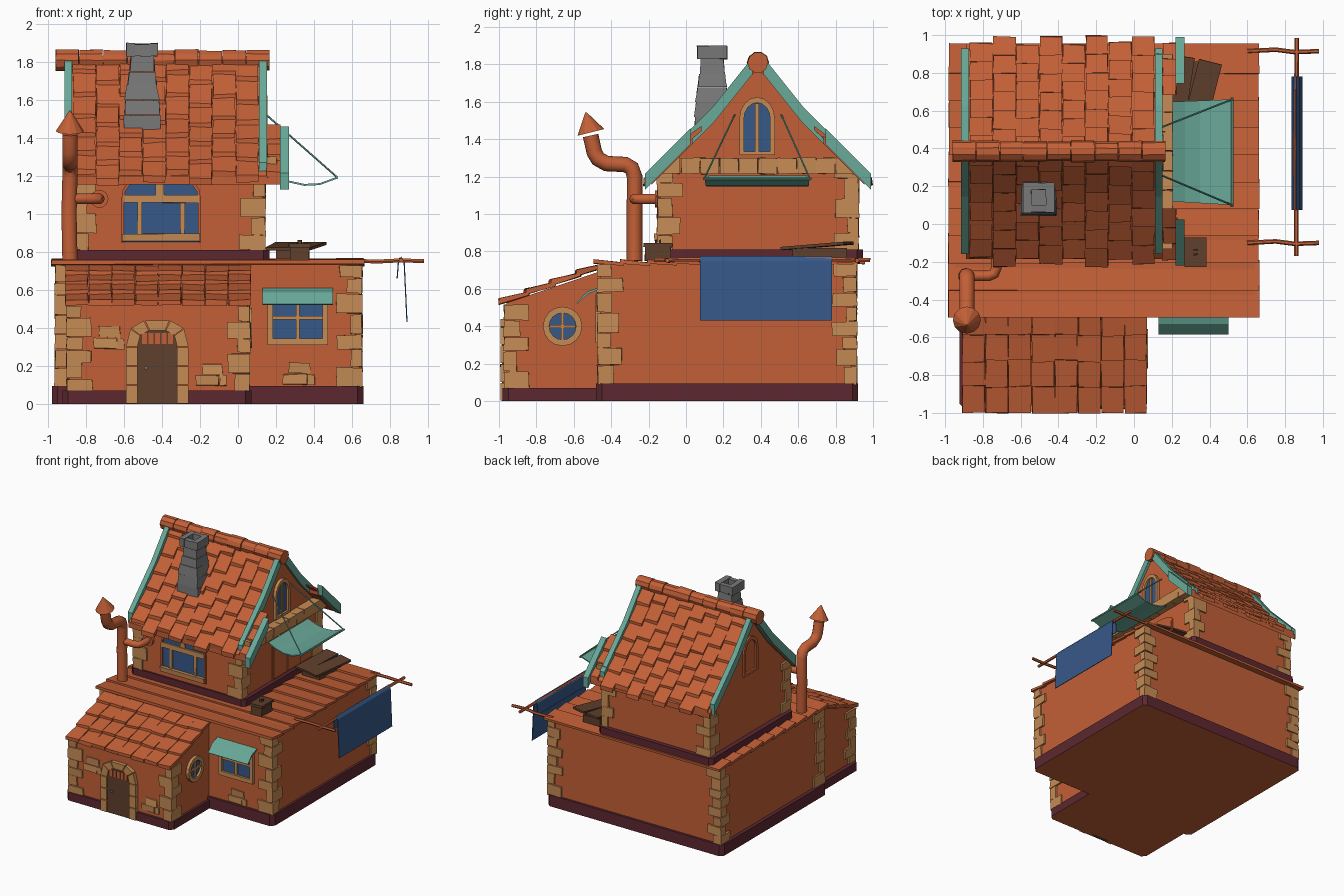
import bpy, bmesh, math, random
from mathutils import Vector, Matrix

if "Cube" in bpy.data.objects:
    bpy.data.objects.remove(bpy.data.objects["Cube"])
random.seed(4)

def material(name, c):
    m = bpy.data.materials.new(name)
    m.diffuse_color = (*c, 1)
    m.use_nodes = True
    m.node_tree.nodes["Principled BSDF"].inputs["Base Color"].default_value = m.diffuse_color
    return m
ORANGE = material("terracotta", (0.55, 0.117, 0.038))
TAN = material("tan_stone", (0.56, 0.26, 0.09))
TEAL = material("teal", (0.14, 0.40, 0.32))
BLUE = material("blue", (0.038, 0.098, 0.25))
MAROON = material("maroon", (0.107, 0.021, 0.03))
BROWN = material("dark_brown", (0.114, 0.05, 0.025))
GREY = material("grey_stone", (0.19, 0.19, 0.19))

def finish(bm, name, mat, smooth=False):
    bmesh.ops.recalc_face_normals(bm, faces=bm.faces)
    me = bpy.data.meshes.new(name)
    bm.to_mesh(me); bm.free()
    me.materials.append(mat)
    ob = bpy.data.objects.new(name, me)
    bpy.context.collection.objects.link(ob)
    if smooth:
        bpy.ops.object.select_all(action='DESELECT')
        bpy.context.view_layer.objects.active = ob
        ob.select_set(True)
        bpy.ops.object.shade_smooth_by_angle(angle=math.radians(40))
    return ob

def to3(p, axis, a):
    return {'x': (a, p[0], p[1]), 'y': (p[0], a, p[1]), 'z': (p[0], p[1], a)}[axis]

def prism(bm, pts, axis, a, b, jit=0.0):
    j = lambda: random.uniform(-jit, jit)
    A, B = [[bm.verts.new(Vector(to3(p, axis, k)) + Vector((j(), j(), j()))) for p in pts] for k in (a, b)]
    n = len(pts)
    bm.faces.new(A); bm.faces.new(B[::-1])
    for i in range(n):
        bm.faces.new((A[i], A[(i+1) % n], B[(i+1) % n], B[i]))
    return A + B

def box(bm, lo, hi, jit=0.0):
    return prism(bm, [(lo[0], lo[1]), (hi[0], lo[1]), (hi[0], hi[1]), (lo[0], hi[1])], 'z', lo[2], hi[2], jit)

def boxes(name, mat, items, jit=0.0):
    bm = bmesh.new()
    for lo, hi in items:
        box(bm, lo, hi, jit)
    return finish(bm, name, mat)

def shape(name, mat, pts, axis, a, b):
    bm = bmesh.new(); prism(bm, pts, axis, a, b)
    return finish(bm, name, mat)

def stones(name, mat, outer, inner, axis, a, b, gap=0.0, closed=False):
    bm = bmesh.new(); n = len(outer)
    for i in range(n if closed else n-1):
        k = (i+1) % n
        mix = lambda P, t: (P[i][0]*(1-t)+P[k][0]*t, P[i][1]*(1-t)+P[k][1]*t)
        prism(bm, [mix(outer, gap), mix(outer, 1-gap), mix(inner, 1-gap), mix(inner, gap)], axis, a, b)
    return finish(bm, name, mat)

def arch(c, z0, w, spring, top, n=8, e=1.0, sides=1):
    pts = [(c+w/2, z0+(spring-z0)*i/sides) for i in range(sides)]
    for i in range(n+1):
        t = math.pi*i/n
        cs, sn = math.cos(t), math.sin(t)
        pts.append((c+w/2*math.copysign(abs(cs)**e, cs), spring+(top-spring)*max(sn, 0)**e))
    return pts + [(c-w/2, z0+(spring-z0)*i/sides) for i in range(sides-1, -1, -1)]

def tube(name, mat, pts, r, res=3, radii=None):
    cu = bpy.data.curves.new(name, 'CURVE')
    cu.dimensions = '3D'; cu.bevel_depth = r; cu.bevel_resolution = res; cu.use_fill_caps = True
    sp = cu.splines.new('POLY'); sp.points.add(len(pts)-1)
    for i, p in enumerate(pts):
        sp.points[i].co = (*p, 1)
        sp.points[i].radius = radii[i] if radii else 1
    tmp = bpy.data.objects.new("tmp", cu)
    bpy.context.collection.objects.link(tmp)
    me = bpy.data.meshes.new_from_object(tmp.evaluated_get(bpy.context.evaluated_depsgraph_get()))
    bpy.data.objects.remove(tmp)
    bm = bmesh.new(); bm.from_mesh(me); bpy.data.meshes.remove(me)
    return finish(bm, name, mat, True)

# Plinths with chamfered corners
def plinth(name, x0, x1, y0, y1, z0, z1, c=0.03):
    ob = shape(name, MAROON, [(x0+c, y0), (x1-c, y0), (x1, y0+c), (x1, y1-c), (x1-c, y1), (x0+c, y1), (x0, y1-c), (x0, y0+c)], 'z', z0, z1)
    ob.data.materials.append(ORANGE)
    for f in ob.data.polygons:
        if f.normal.z < -0.5: f.material_index = 1
plinth("main_plinth", -0.98, 0.66, -0.48, 0.92, 0, 0.095)
plinth("porch_plinth", -0.925, 0.07, -0.98, -0.40, 0, 0.07)
plinth("upper_plinth", -0.9, 0.165, -0.155, 0.945, 0.74, 0.81)

# Walls
boxes("main_walls", ORANGE, [((-0.95, -0.46, 0.01), (0.64, 0.90, 0.745))])
shape("porch_walls", ORANGE, [(-0.96, 0.01), (-0.96, 0.525), (-0.44, 0.70), (-0.44, 0.01)], 'x', -0.89, 0.05)
RY = 0.385
def f(d):  # roof height at distance d from the ridge
    return 1.83-1.25*d if d < 0.24 else 1.53-(d-0.24)*1.0
prof = [(RY+s*d, f(d)-0.045) for s, ds in ((1, (0.525, 0.24, 0)), (-1, (0.24, 0.525))) for d in ds]
shape("upper_walls", ORANGE, [(-0.14, 0.76), (0.91, 0.76)] + prof, 'x', -0.86, 0.13)

# Corner stones
def quoins(name, corners, z0, z1):
    bm = bmesh.new()
    for x, y, sx, sy in corners:
        z, k = z0, random.randint(0, 1)
        while z < z1-0.03:
            h = min(random.uniform(0.065, 0.11), z1-z)
            lx, ly = ((0.11, 0.06), (0.06, 0.11))[k % 2]
            lx += random.uniform(-.015, .015); ly += random.uniform(-.015, .015)
            xs = sorted((x-sx*0.014, x+sx*lx)); ys = sorted((y-sy*0.014, y+sy*ly))
            box(bm, (xs[0], ys[0], z), (xs[1], ys[1], z+h-0.004), 0.004)
            z += h; k += 1
    finish(bm, name, TAN)
quoins("main_quoins", [(-0.95, -0.46, 1, 1), (0.64, -0.46, -1, 1), (-0.95, 0.9, 1, -1), (0.64, 0.9, -1, -1)], 0.09, 0.735)
quoins("porch_quoins", [(-0.89, -0.96, 1, 1), (0.05, -0.96, -1, 1)], 0.065, 0.52)
quoins("upper_quoins", [(-0.86, -0.14, 1, 1), (0.13, -0.14, -1, 1), (-0.86, 0.91, 1, -1), (0.13, 0.91, -1, -1)], 0.81, 1.24)

# Exposed brick patches
patches = []
for x, z, y, rows in ((-0.76, 0.29, -0.96, 2), (-0.22, 0.095, -0.96, 2), (0.24, 0.1, -0.46, 2)):
    for r in range(rows):
        patches.append(((x+0.03*r, y-0.01, z+r*0.06), (x+0.12+0.02*r, y+0.01, z+r*0.06+0.055)))
    patches.append(((x+0.125, y-0.01, z), (x+0.16, y+0.01, z+0.055)))
boxes("brick_patches", TAN, patches, 0.005)

# Terrace deck planks, overlapping toward the front
bm = bmesh.new()
for i in range(10):
    y = -0.495+i*0.1435
    z = 0.735+0.001*i
    prism(bm, [(y, z), (y+0.16, z-0.012), (y+0.16, z+0.005), (y, z+0.023)], 'x',
          -0.985+random.uniform(0, .006), 0.665-random.uniform(0, .006), 0.002)
finish(bm, "deck_planks", ORANGE)

# Shingles: each tile is a wedge from an upper point to a raised lower edge
def tile(bm, x0, x1, a, b, t=0.022):
    prism(bm, [(a[0], a[1]-0.02), a, (b[0], b[1]+t), (b[0], b[1]-0.008)], 'x', x0, x1, 0.004)
bm = bmesh.new()
for r in range(4):
    cuts = [-0.91+0.98*i/8 for i in range(9)]
    for c in range(8):
        y0 = -1.0+r*0.137+random.uniform(-.006, .006)*(r > 0)
        z = lambda y: 0.525+(y+1)*0.37
        tile(bm, cuts[c]+0.002, cuts[c+1]-0.002, (y0+0.16, z(y0+0.16)), (y0, z(y0)))
finish(bm, "porch_shingles", ORANGE)

def run(bm, s, xs, d0, d1, rows):
    step = (d1-d0)/rows
    for c in range(len(xs)-1):
        off = (0.02 if c % 2 else -0.015)+random.uniform(-.01, .01)
        for r in range(rows):
            b = d0+(r+1)*step+off
            a = max(b-step*1.2, 0.0)
            tile(bm, xs[c]+0.002, xs[c+1]-0.002, (RY+s*a, f(a)), (RY+s*b, f(b)), 0.028)
bm = bmesh.new()
cols = [-0.87+0.98*i/8 for i in range(9)]
for s in (1, -1):
    run(bm, s, cols, 0.0, 0.585, 6)
    run(bm, s, [0.15, 0.225], 0.33, 0.585, 3)
finish(bm, "roof_shingles", ORANGE)

def band(bm, s, ds, up, down, x0, x1):
    prism(bm, [(RY+s*d, f(d)+up) for d in ds] + [(RY+s*d, f(d)-down) for d in ds[::-1]], 'x', x0, x1)
bm = bmesh.new()
for s in (1, -1):
    band(bm, s, (0, 0.24, 0.57), 0.0, 0.045, -0.89, 0.12)
    band(bm, s, (0.35, 0.57), 0.0, 0.045, 0.12, 0.23)
finish(bm, "roof_boards", ORANGE)
bm = bmesh.new()
for s in (1, -1):
    for x in (-0.915, 0.11):
        band(bm, s, (0.03, 0.12, 0.24, 0.4, 0.545), 0.045, 0.045, x, x+0.042)
    band(bm, s, (0.36, 0.48, 0.605), 0.05, 0.035, 0.22, 0.268)
finish(bm, "teal_bargeboards", TEAL)

# Ridge caps
bm = bmesh.new()
xs = [-0.96+1.13*i/9 for i in range(10)]
for i in range(9):
    r = 0.056+random.uniform(-.004, .004)
    prism(bm, [(RY+r*math.cos(t*math.pi/5), 1.81+r*math.sin(t*math.pi/5)) for t in range(10)], 'x', xs[i], xs[i+1]-0.004, 0.002)
finish(bm, "ridge_caps", ORANGE)

# Chimney
bm = bmesh.new()
levels = [(1.42, .093), (1.52, .095), (1.6, .09), (1.68, .078), (1.75, .067), (1.84, .06)]
for (z0, h0), (z1, h1) in zip(levels, levels[1:]):
    for v in box(bm, (-1, -1, z0), (1, 1, z1-0.002)):
        h = h0 if v.co.z < z0+0.01 else h1
        v.co.x = -0.505+v.co.x*h+random.uniform(-.004, .004)
        v.co.y = 0.14+v.co.y*h+random.uniform(-.004, .004)
for sx in (-1, 1):
    box(bm, (-0.505+sx*0.06-0.022, 0.06, 1.83), (-0.505+sx*0.06+0.022, 0.22, 1.9), 0.003)
    box(bm, (-0.55, 0.14+sx*0.06-0.02, 1.83), (-0.46, 0.14+sx*0.06+0.02, 1.895), 0.003)
finish(bm, "chimney", GREY)

# Stove pipe with elbow, side branch and cone cap
px, py = -0.885, -0.275
tube("stove_pipe", ORANGE, [(px, py, 0.75), (px-.005, py, 1.0), (px, py, 1.2), (px, py-.015, 1.245), (px, py-.05, 1.265),
     (px, py-.15, 1.27), (px, py-.195, 1.295), (px, py-.215, 1.33), (px, py-.235, 1.42)], 0.042)
tube("pipe_branch", ORANGE, [(px, py, 1.08), (-0.77, py, 1.08), (-0.74, py+.012, 1.08), (-0.73, py+.04, 1.08), (-0.73, -0.13, 1.08)], 0.028)
tube("pipe_flange", ORANGE, [(-0.73, -0.165, 1.08), (-0.73, -0.135, 1.08)], 0.048)
bm = bmesh.new()
bmesh.ops.create_cone(bm, cap_ends=True, segments=12, radius1=0.074, radius2=0.004, depth=0.11,
                      matrix=Matrix.Translation((px, -0.522, 1.49)) @ Matrix.Rotation(math.radians(14), 4, 'X'))
finish(bm, "pipe_cap", ORANGE)

# Upper front window
o = arch(-0.405, 0.85, 0.42, 1.07, 1.205, 10, 0.75)
i_ = arch(-0.405, 0.85, 0.39, 1.07, 1.19, 10, 0.75)
shape("upper_window_glass", BLUE, i_, 'y', -0.145, -0.138)
stones("upper_window_surround", ORANGE, o, i_, 'y', -0.155, -0.13)
boxes("upper_window_bars", TAN, [((-0.61, -0.17, 0.855), (-0.2, -0.13, 0.895)), ((-0.605, -0.16, 1.06), (-0.205, -0.13, 1.10)),
      ((-0.53, -0.155, 0.89), (-0.505, -0.13, 1.065)), ((-0.305, -0.155, 0.89), (-0.28, -0.13, 1.065)), ((-0.435, -0.155, 1.1), (-0.39, -0.13, 1.19))], 0.002)

# Gable windows, beam and side door
o = arch(0.38, 1.315, 0.19, 1.51, 1.625); i_ = arch(0.38, 1.335, 0.14, 1.51, 1.595)
shape("gable_glass", BLUE, i_, 'x', 0.131, 0.137)
stones("gable_frame", TAN, o, i_, 'x', 0.125, 0.155, 0, True)
boxes("gable_bar", TAN, [((0.13, 0.37, 1.33), (0.148, 0.39, 1.59))])
stones("left_gable_surround", ORANGE, o, i_, 'x', -0.875, -0.855, 0, True)
boxes("gable_beam", TAN, [((0.12, -0.13+k*0.1035, 1.215), (0.205, -0.03+k*0.1035, 1.30)) for k in range(10)], 0.003)
o = arch(0.455, 0.81, 0.38, 1.1, 1.165)
shape("side_door", ORANGE, o, 'x', 0.125, 0.137)
boxes("side_door_panels", ORANGE, [((0.13, 0.275, 0.82), (0.143, 0.45, 1.09)), ((0.13, 0.46, 0.82), (0.143, 0.635, 1.09))])

# Front door
o = arch(-0.425, 0.0, 0.33, 0.3, 0.445, 5, 0.75, 3)
i_ = arch(-0.425, 0.0, 0.21, 0.3, 0.39, 5, 0.75, 3)
stones("door_stones", TAN, o, i_, 'y', -0.992, -0.95, 0.03)
shape("front_door", BROWN, i_, 'y', -0.983, -0.95)
boxes("door_grille", ORANGE, [((-0.505+k*0.034, -0.988, 0.315), (-0.478+k*0.034, -0.98, 0.372)) for k in range(5)])
tube("door_knob", GREY, [(-0.485, -0.995, 0.19), (-0.485, -0.975, 0.19)], 0.01, 1)

# Ground floor window with awning
rect = lambda x0, x1, z0, z1: [(x0, z0), (x1, z0), (x1, z1), (x0, z1)]
stones("ground_window_frame", TAN, rect(0.155, 0.475, 0.31, 0.57), rect(0.185, 0.445, 0.345, 0.54), 'y', -0.485, -0.455, 0, True)
shape("ground_window_glass", BLUE, rect(0.185, 0.445, 0.345, 0.54), 'y', -0.467, -0.461)
boxes("ground_window_bars", TAN, [((0.305, -0.48, 0.34), (0.325, -0.46, 0.54)), ((0.18, -0.477, 0.445), (0.45, -0.46, 0.462))])
shape("window_awning", TEAL, [(-0.46, 0.61), (-0.53, 0.585), (-0.585, 0.525), (-0.58, 0.52), (-0.525, 0.573), (-0.46, 0.597)], 'x', 0.13, 0.5)

# Round porch window
circ = lambda r: [(-0.66+r*math.cos(k*math.pi/8), 0.4+r*math.sin(k*math.pi/8)) for k in range(16)]
stones("round_window_frame", TAN, circ(0.105), circ(0.072), 'x', 0.045, 0.075, 0, True)
shape("round_window_glass", BLUE, circ(0.073), 'x', 0.051, 0.057)
boxes("round_window_cross", TAN, [((0.05, -0.668, 0.33), (0.068, -0.652, 0.47)), ((0.05, -0.73, 0.392), (0.068, -0.59, 0.408))])

# Side awning with stay rods
sag = [(0.2, 1.205), (0.27, 1.175), (0.35, 1.158), (0.43, 1.162), (0.52, 1.195)]
bm = bmesh.new()
for v in prism(bm, sag + [(x, z-0.01) for x, z in sag[::-1]], 'y', 0.1, 0.66):
    v.co.y += (0.52-v.co.x)*(0.06 if v.co.y < 0.3 else -0.04)
finish(bm, "side_awning", TEAL)
tube("awning_bar", TEAL, [(0.52, 0.09, 1.19), (0.52, 0.67, 1.19)], 0.008, 1)
for n, a, b in (("front", 0.26, 0.1), ("back", 0.51, 0.66)):
    tube(n+"_awning_rod", TEAL, [(0.14, a, 1.53), (0.52, b, 1.195)], 0.005, 1)

# Banner on poles
for n, y in (("front", -0.1), ("back", 0.915)):
    tube(n+"_banner_pole", ORANGE, [(0.6, y, 0.752), (0.75, y+.008, 0.75), (0.85, y-.005, 0.755), (0.98, y, 0.752)], 0.012, 1)
tube("banner_crossbar", ORANGE, [(0.86, -0.17, 0.755), (0.857, 0.4, 0.76), (0.862, 0.985, 0.755)], 0.012, 1)
drape = [(0.835, 0.66), (0.842, 0.75), (0.86, 0.775), (0.878, 0.75), (0.893, 0.43)]
shape("banner", BLUE, drape + [(0.887, 0.43), (0.872, 0.748), (0.86, 0.768), (0.848, 0.748), (0.841, 0.66)], 'y', 0.075, 0.78)

# Crates on the terrace
boxes("small_crate", BROWN, [((0.275, -0.22, 0.75), (0.375, -0.08, 0.825)), ((0.268, -0.228, 0.825), (0.382, -0.072, 0.845)),
      ((0.315, -0.165, 0.84), (0.335, -0.155, 0.862)), ((0.315, -0.145, 0.84), (0.335, -0.135, 0.862))], 0.002)
bm = bmesh.new()
box(bm, (0.2, 0.57, 0.75), (0.36, 0.86, 0.82))
for k in range(2):
    vs = box(bm, (0.17+k*0.13, 0.53, 0.822), (0.295+k*0.13, 0.88, 0.838))
    bmesh.ops.rotate(bm, verts=vs, cent=(0.3, 0.7, 0.83), matrix=Matrix.Rotation(-0.15-0.1*k, 3, 'Z') @ Matrix.Rotation(0.08, 3, 'X'))
finish(bm, "large_crate", BROWN)
